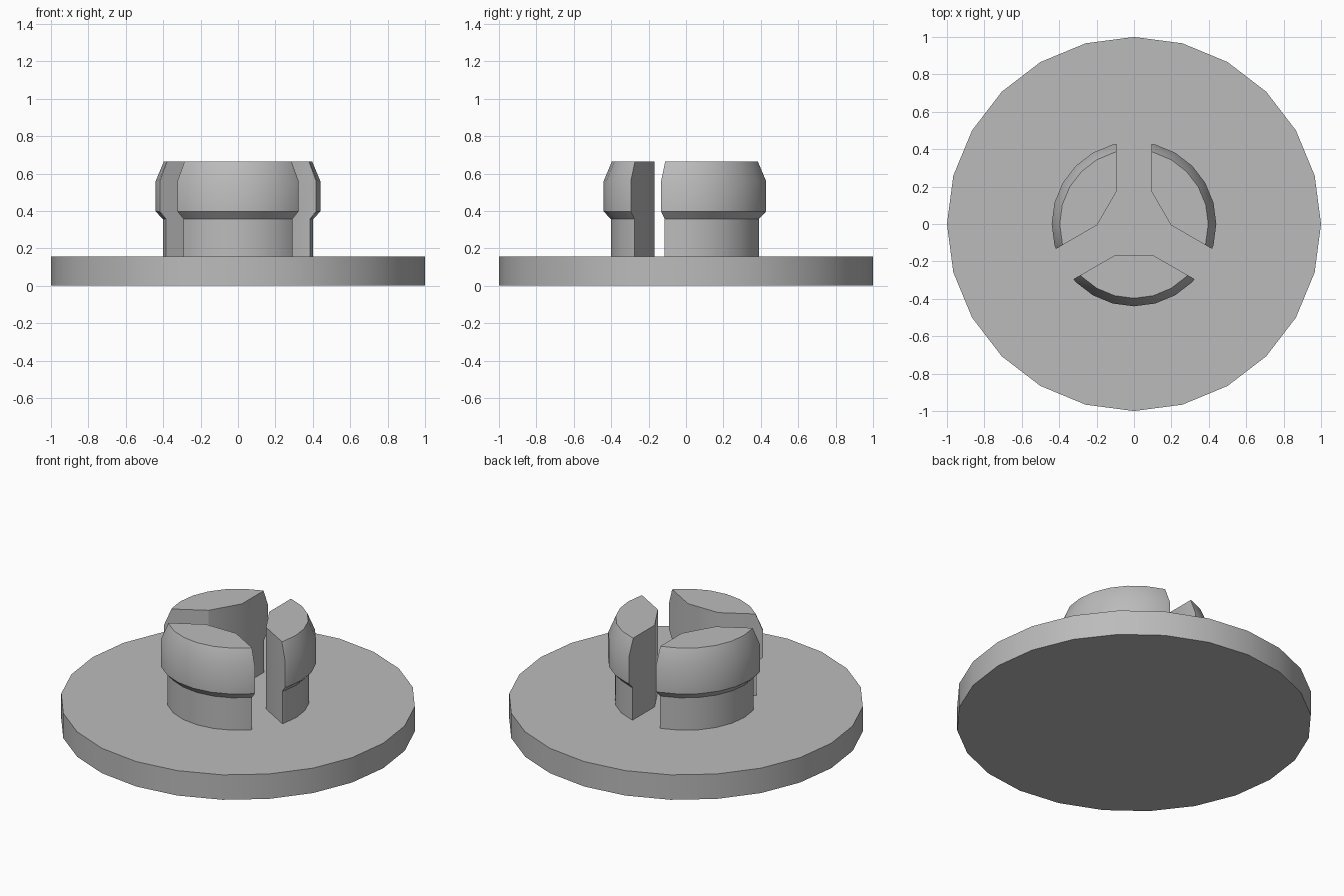
import bpy, bmesh
from math import cos, sin, radians
from mathutils import Vector

cube = bpy.data.objects.get("Cube")
if cube:
    bpy.data.objects.remove(cube, do_unlink=True)

SIDES = 24
grey = bpy.data.materials.new("plain grey")
grey.use_nodes = True
COLOUR = (0.5, 0.5, 0.5, 1)
grey.diffuse_color = COLOUR
grey.node_tree.nodes["Principled BSDF"].inputs["Base Color"].default_value = COLOUR


def direction(degrees):
    return Vector((cos(radians(degrees)), sin(radians(degrees)), 0))


def turned_solid(profile):
    """Closed solid turned around z from (radius, height) pairs."""
    bm = bmesh.new()
    rings = [[bm.verts.new(direction(360 * i / SIDES) * r + Vector((0, 0, z)))
              for i in range(SIDES)] for r, z in profile]
    for low, high in zip(rings, rings[1:]):
        for i in range(SIDES):
            j = (i + 1) % SIDES
            bm.faces.new((low[i], low[j], high[j], high[i]))
    bm.faces.new(rings[0][::-1])
    bm.faces.new(rings[-1])
    return bm


def cut(bm, normal, distance):
    """Keep the part beyond the plane and close the cut with a flat face."""
    result = bmesh.ops.bisect_plane(
        bm, geom=bm.verts[:] + bm.edges[:] + bm.faces[:],
        plane_co=normal * distance, plane_no=normal, clear_inner=True)
    edges = [e for e in result["geom_cut"] if isinstance(e, bmesh.types.BMEdge)]
    bmesh.ops.contextual_create(bm, geom=edges)


def finish(bm, name):
    bmesh.ops.recalc_face_normals(bm, faces=bm.faces[:])
    mesh = bpy.data.meshes.new(name)
    bm.to_mesh(mesh)
    bm.free()
    mesh.materials.append(grey)
    obj = bpy.data.objects.new(name, mesh)
    bpy.context.collection.objects.link(obj)
    bpy.ops.object.select_all(action="DESELECT")
    obj.select_set(True)
    bpy.context.view_layer.objects.active = obj
    bpy.ops.object.shade_smooth_by_angle(angle=radians(30))


# Wide base disc
finish(turned_solid([(1, 0), (1, 0.155)]), "base_disc")

# Three snap prongs with a bulging head, parted by straight slots
PRONG = [(0.402, 0.15), (0.402, 0.356), (0.44, 0.397), (0.44, 0.56), (0.397, 0.663)]
SLOT_HALF_WIDTH = 0.0935
INNER_FLAT = 0.168
for name, angle in (("front_prong", -90), ("left_prong", 30), ("right_prong", 150)):
    bm = turned_solid(PRONG)
    cut(bm, direction(angle), INNER_FLAT)
    for side in (-30, 30):
        cut(bm, direction(angle + side), SLOT_HALF_WIDTH)
    finish(bm, name)
